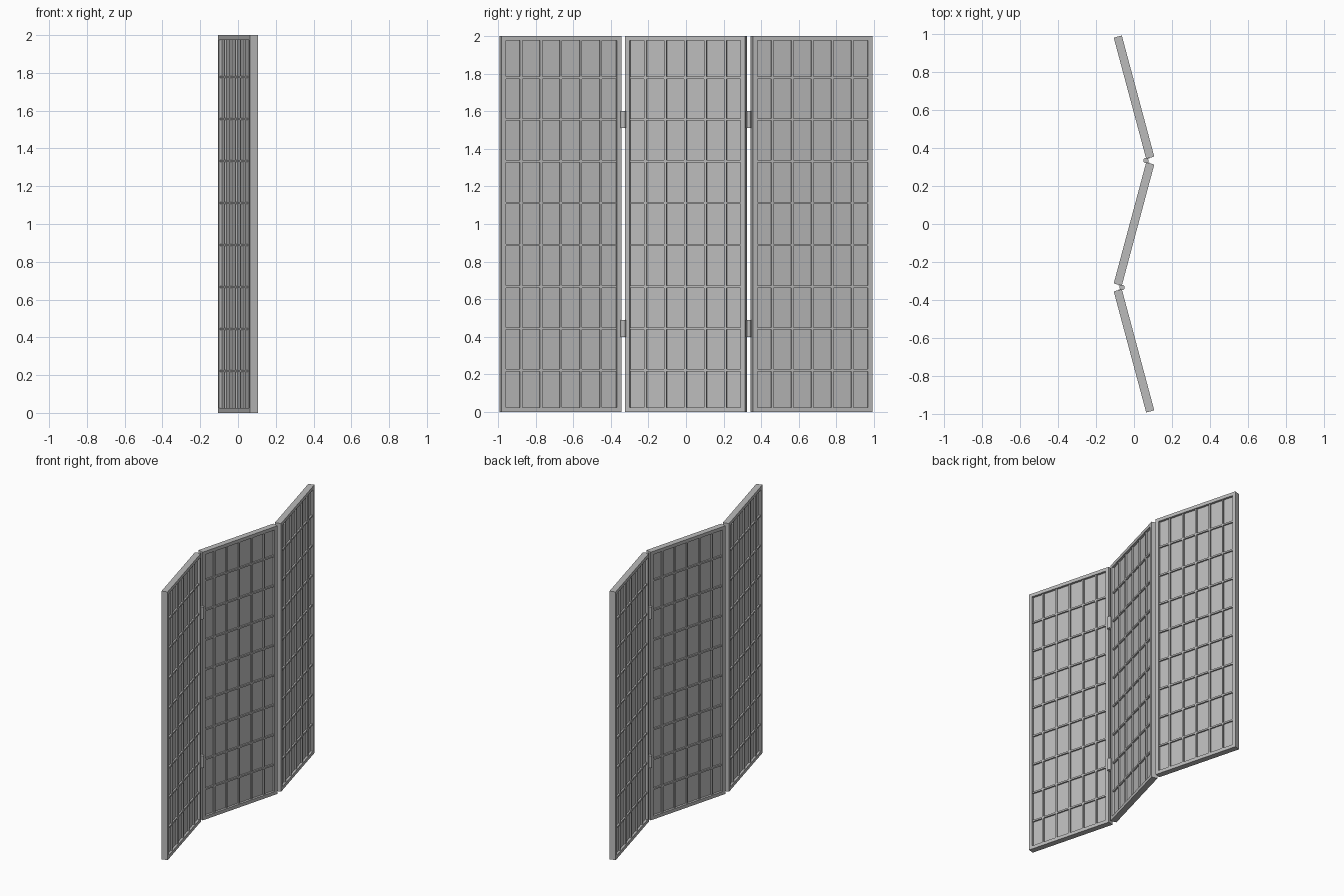
import bpy
import math
from mathutils import Matrix

cube = bpy.data.objects.get("Cube")
if cube:
    bpy.data.objects.remove(cube, do_unlink=True)

# Panel dimensions
WIDTH, HEIGHT, DEPTH = 0.66, 2.0, 0.044
RAIL = 0.025
BAR, BAR_DEPTH = 0.012, 0.032
PAPER_DEPTH = 0.01
COLS, ROWS = 6, 9
FOLD = math.radians(15)
SPACING = 0.668


def make_material(name, value):
    mat = bpy.data.materials.new(name)
    mat.use_nodes = True
    color = (value, value, value, 1)
    mat.diffuse_color = color
    mat.node_tree.nodes["Principled BSDF"].inputs["Base Color"].default_value = color
    return mat


grey = make_material("plain grey", 0.5)


def box(name, center, size, frame):
    bpy.ops.mesh.primitive_cube_add(size=1)
    obj = bpy.context.object
    obj.name = name
    obj.data.transform(Matrix.Translation(center) @ Matrix.Diagonal((*size, 1)))
    obj.matrix_world = frame
    obj.data.materials.append(grey)
    return obj


def panel(label, y, angle):
    frame = Matrix.Translation((0, y, 0)) @ Matrix.Rotation(angle, 4, "Z")
    mid = HEIGHT / 2
    inner_w, inner_h = WIDTH - 2 * RAIL, HEIGHT - 2 * RAIL
    # Outer frame
    for side, s in (("near", -1), ("far", 1)):
        box(f"{label}_{side}_stile", (0, s * (WIDTH - RAIL) / 2, mid),
            (DEPTH, RAIL, HEIGHT), frame)
    for side, s in (("bottom", -1), ("top", 1)):
        box(f"{label}_{side}_rail", (0, 0, mid + s * (HEIGHT - RAIL) / 2),
            (DEPTH, inner_w, RAIL), frame)
    # Thin infill sheet
    box(f"{label}_sheet", (0, 0, mid), (PAPER_DEPTH, inner_w, inner_h), frame)
    # Lattice, standing proud of the sheet on both faces
    for i in range(1, COLS):
        box(f"{label}_upright_bar", (0, (i / COLS - 0.5) * WIDTH, mid),
            (BAR_DEPTH, BAR, inner_h), frame)
    for i in range(1, ROWS):
        box(f"{label}_cross_bar", (0, 0, HEIGHT * i / ROWS),
            (BAR_DEPTH, inner_w, BAR), frame)


panel("front_panel", -SPACING, FOLD)
panel("middle_panel", 0, -FOLD)
panel("back_panel", SPACING, FOLD)

# Hinges: a barrel at the closed side of each fold and two leaves inside it
for label, s in (("front", -1), ("back", 1)):
    for level, z in (("lower", 0.445), ("upper", 1.555)):
        x, y = s * 0.063, s * SPACING / 2
        bpy.ops.mesh.primitive_cylinder_add(vertices=16, radius=0.014, depth=0.09,
                                            location=(x, y, z))
        barrel = bpy.context.object
        barrel.name = f"{label}_{level}_hinge_barrel"
        barrel.data.materials.append(grey)
        bpy.ops.object.shade_smooth_by_angle()
        for side in (-1, 1):
            turn = Matrix.Translation((x, y, z)) @ Matrix.Rotation(s * side * FOLD, 4, "Z")
            box(f"{label}_{level}_hinge_leaf", (s * 0.011, side * 0.0085, 0),
                (0.022, 0.004, 0.09), turn)
